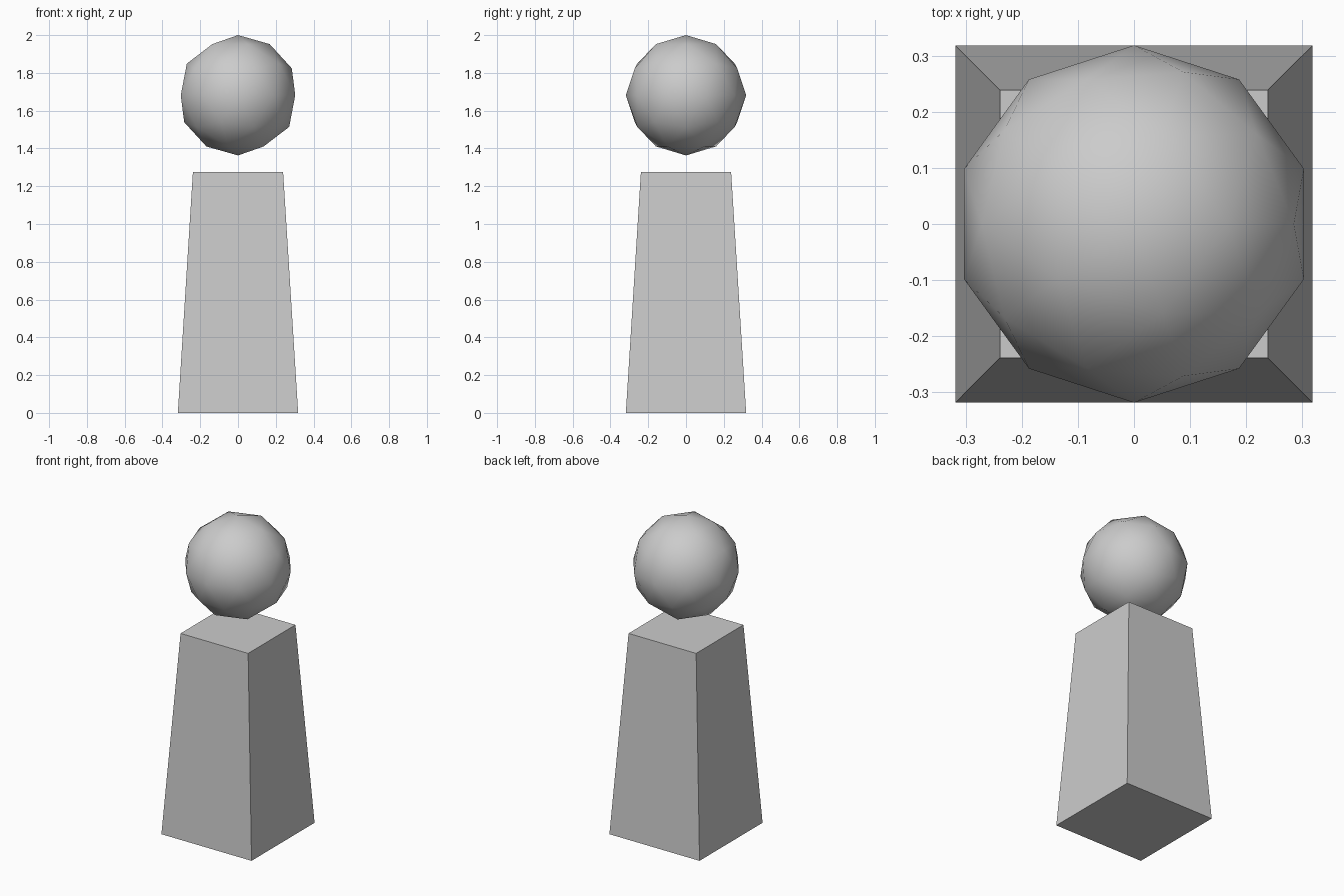
import bpy
import math

if "Cube" in bpy.data.objects:
    bpy.data.objects.remove(bpy.data.objects["Cube"])

R = 0.3185      # head radius and half width of the base
H = 4 * R       # body height

# Tapered square body
bpy.ops.mesh.primitive_cone_add(
    vertices=4, radius1=R * math.sqrt(2), radius2=0.75 * R * math.sqrt(2),
    depth=H, location=(0, 0, H / 2), rotation=(0, 0, math.pi / 4))
body = bpy.context.object
body.name = "body"
bpy.ops.object.transform_apply(location=False, rotation=True, scale=False)

# Floating low-poly ball head, smooth shaded
bpy.ops.mesh.primitive_ico_sphere_add(
    subdivisions=2, radius=R, location=(0, 0, 2 - R))
head = bpy.context.object
head.name = "head"
bpy.ops.object.shade_smooth()
